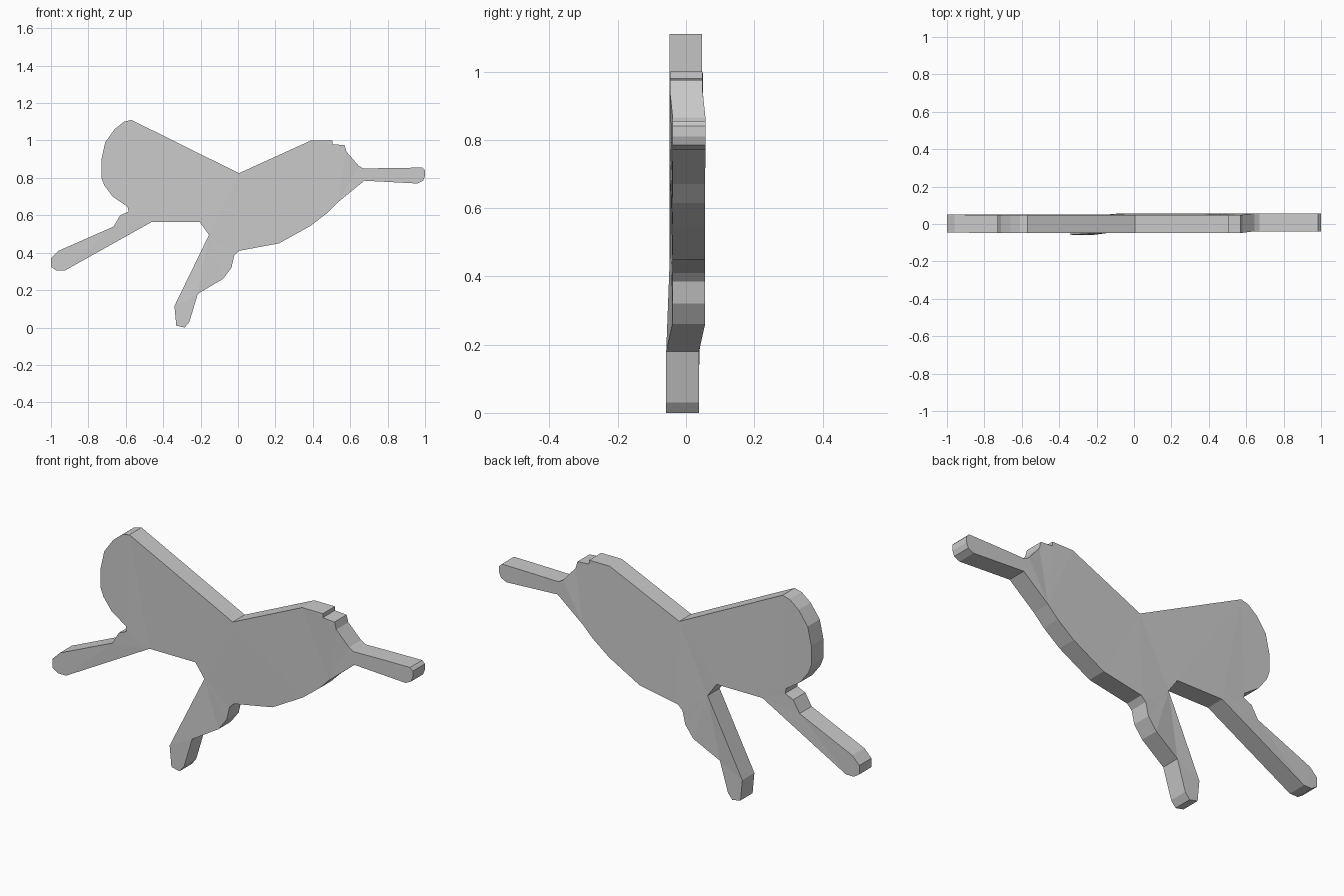
import bpy, bmesh

HALF = 0.048  # half thickness of the plate

# Outline sections in (x, z), walked once around the silhouette
tail = [(0.005, 0.825), (-0.57, 1.11), (-0.61, 1.10), (-0.66, 1.06), (-0.71, 0.99),
        (-0.73, 0.90), (-0.73, 0.80), (-0.715, 0.76), (-0.67, 0.70), (-0.59, 0.645),
        (-0.585, 0.62), (-0.63, 0.60), (-0.665, 0.54)]
rear_limb = [(-0.96, 0.41), (-1.0, 0.37), (-1.0, 0.325), (-0.97, 0.305),
             (-0.925, 0.305), (-0.46, 0.565), (-0.205, 0.565), (-0.155, 0.495)]
foot = [(-0.34, 0.115), (-0.33, 0.01), (-0.285, 0.0), (-0.26, 0.03), (-0.215, 0.18)]
belly = [(-0.08, 0.26), (-0.035, 0.32), (-0.02, 0.385), (0.005, 0.41), (0.22, 0.45),
         (0.39, 0.545), (0.48, 0.615), (0.535, 0.67)]
arm = [(0.675, 0.785), (0.96, 0.77), (0.99, 0.785), (1.0, 0.81), (1.0, 0.84),
       (0.985, 0.855), (0.82, 0.853), (0.67, 0.85), (0.645, 0.865)]
head = [(0.58, 0.94), (0.57, 0.975), (0.505, 0.98), (0.505, 1.0), (0.39, 1.0)]

# Each section sits at a slightly different depth, giving the faint twist
sections = [(tail, -0.001), (rear_limb, 0.002), (foot, -0.010),
            (belly, 0.008), (arm, 0.009), (head, 0.001)]

bm = bmesh.new()
front, back = [], []
for pts, off in sections:
    for x, z in pts:
        front.append(bm.verts.new((x, off - HALF, z)))
        back.append(bm.verts.new((x, off + HALF, z)))

# Front and back faces plus the rim
n = len(front)
bm.faces.new(front)
bm.faces.new(back[::-1])
for i in range(n):
    j = (i + 1) % n
    bm.faces.new((front[i], back[i], back[j], front[j]))
bmesh.ops.recalc_face_normals(bm, faces=bm.faces)
bmesh.ops.triangulate(bm, faces=[f for f in bm.faces if len(f.verts) > 4])
bmesh.ops.recalc_face_normals(bm, faces=bm.faces)

mesh = bpy.data.meshes.new("animal_plate")
bm.to_mesh(mesh)
bm.free()
obj = bpy.data.objects.new("animal_plate", mesh)
bpy.context.collection.objects.link(obj)
